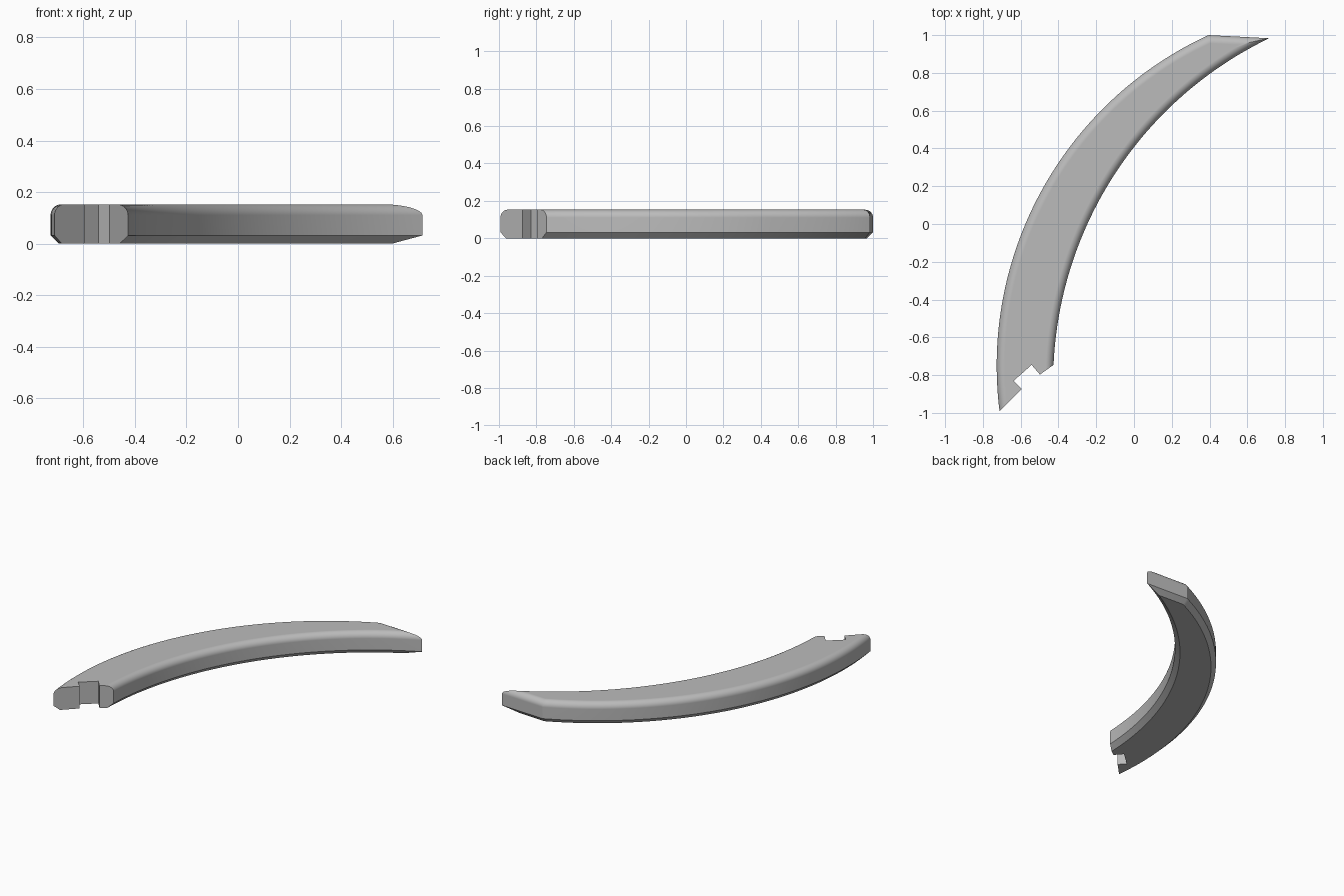
import bpy, bmesh, math
from mathutils import Vector

cube = bpy.data.objects.get("Cube")
if cube:
    bpy.data.objects.remove(cube, do_unlink=True)

HEIGHT, FILLET, CHAMFER = 0.153, 0.042, 0.032
STEPS = 64
OUTER_C, OUTER_R = Vector((1.199, -0.75)), 1.926
INNER_C, INNER_R = Vector((1.591, -0.836)), 2.019
TIP_EDGE = (Vector((0.394, 1.0)), Vector((0.72, 0.983)))
# Stepped joint, from the outer side to the inner side
JOINT = [Vector(p) for p in ((-0.717, -0.997), (-0.595, -0.873), (-0.637, -0.83),
                             (-0.542, -0.746), (-0.498, -0.797), (-0.426, -0.746))]


def hit(a, b, centre, radius, near):
    """Where the line a-b crosses a circle, closest to a given point."""
    d = (b - a).normalized()
    m = a - centre
    k = m.dot(d)
    root = math.sqrt(k * k - m.length_squared + radius * radius)
    return min((a + d * (-k + s * root) for s in (1, -1)),
               key=lambda p: (p - near).length)


def arc(start, end, centre):
    """Evenly spaced points on a circle from start to end."""
    a, b = (math.atan2(*(p - centre).yx) for p in (start, end))
    a, b = a % math.tau, b % math.tau
    r = (start - centre).length
    return [centre + r * Vector((math.cos(t), math.sin(t)))
            for t in (a + (b - a) * i / STEPS for i in range(STEPS + 1))]


def outline(inset):
    """Closed plan outline, inset on every side but the joint."""
    ro, ri = OUTER_R - inset, INNER_R + inset
    t0, t1 = TIP_EDGE
    d = (t1 - t0).normalized()
    shift = Vector((d.y, -d.x)) * inset
    t0, t1 = t0 + shift, t1 + shift
    outer = arc(hit(JOINT[0], JOINT[1], OUTER_C, ro, JOINT[0]),
                hit(t0, t1, OUTER_C, ro, t0), OUTER_C)
    inner = arc(hit(t0, t1, INNER_C, ri, t1),
                hit(JOINT[4], JOINT[5], INNER_C, ri, JOINT[5]), INNER_C)
    return outer + inner + JOINT[4:0:-1]


# Edge profile as (inset, height): bottom chamfer, wall, rounded top
profile = [(CHAMFER, 0), (0, CHAMFER)]
for i in range(9):
    t = math.pi / 2 * i / 8
    profile.append((FILLET * (1 - math.cos(t)), HEIGHT - FILLET * (1 - math.sin(t))))

# Curved bar
bm = bmesh.new()
loops = [[bm.verts.new((p.x, p.y, z)) for p in outline(inset)] for inset, z in profile]
for low, high in zip(loops, loops[1:]):
    for i in range(len(low)):
        j = (i + 1) % len(low)
        bm.faces.new((low[i], low[j], high[j], high[i]))
bm.faces.new(loops[0])
bm.faces.new(loops[-1])
bmesh.ops.recalc_face_normals(bm, faces=bm.faces[:])
mesh = bpy.data.meshes.new("curved_bar")
bm.to_mesh(mesh)
bm.free()
bar = bpy.data.objects.new("curved_bar", mesh)
bpy.context.collection.objects.link(bar)

# Plain grey
grey = bpy.data.materials.new("grey")
grey.use_nodes = True
colour = (0.5, 0.5, 0.5, 1)
grey.diffuse_color = colour
grey.node_tree.nodes["Principled BSDF"].inputs["Base Color"].default_value = colour
mesh.materials.append(grey)

# Smooth fillets with crisp corners and flat large faces
bpy.ops.object.select_all(action="DESELECT")
bar.select_set(True)
bpy.context.view_layer.objects.active = bar
bpy.ops.object.shade_smooth_by_angle(angle=math.radians(25))
normals = bar.modifiers.new("flat_faces", "WEIGHTED_NORMAL")
normals.keep_sharp = True
